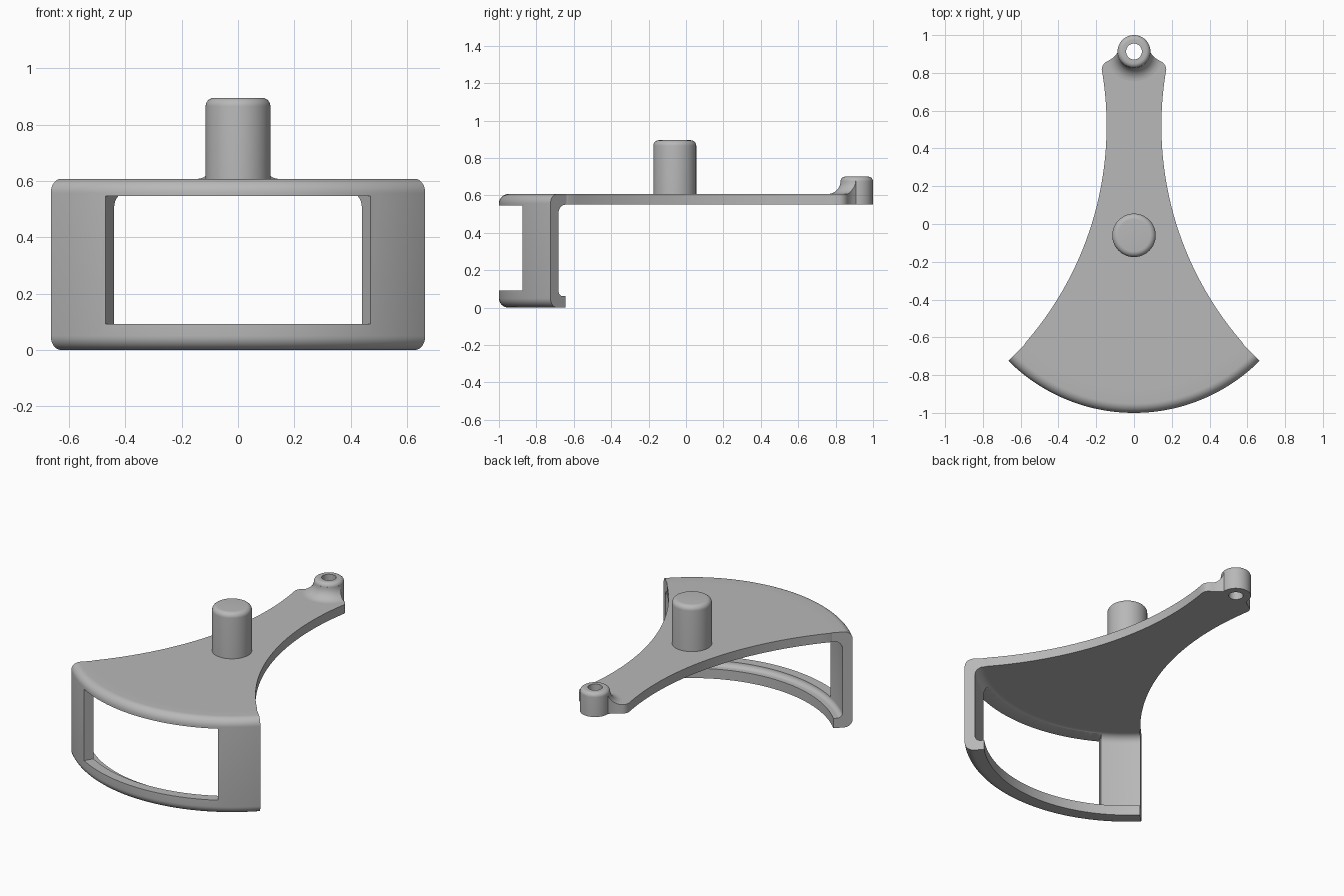
import bpy, bmesh
from math import sin, cos, pi, radians, sqrt

if "Cube" in bpy.data.objects:
    bpy.data.objects.remove(bpy.data.objects["Cube"], do_unlink=True)

GREY = (0.48, 0.48, 0.48, 1)
grey = bpy.data.materials.new("plain grey")
grey.use_nodes = True
grey.diffuse_color = GREY
grey.node_tree.nodes["Principled BSDF"].inputs["Base Color"].default_value = GREY

PIVOT_Y, BOSS_Y = -0.06, 0.913
TOP, UNDER = 0.607, 0.55
HALF = radians(45)
JOIN_R = 0.82


def arc(cx, cy, r, start, end, n=8):
    """Points on a circular arc, angles in degrees."""
    steps = [radians(start + (end - start) * i / n) for i in range(n + 1)]
    return [(cx + r * cos(a), cy + r * sin(a)) for a in steps]


def finish(bm, name):
    bmesh.ops.remove_doubles(bm, verts=bm.verts, dist=1e-5)
    bmesh.ops.recalc_face_normals(bm, faces=bm.faces)
    mesh = bpy.data.meshes.new(name)
    bm.to_mesh(mesh)
    bm.free()
    mesh.materials.append(grey)
    obj = bpy.data.objects.new(name, mesh)
    bpy.context.collection.objects.link(obj)
    return obj


def revolve(name, profile, centre_y, half=pi, n=64):
    """Turn a closed (radius, z) profile about a vertical axis; half = pi is a full turn."""
    bm = bmesh.new()
    rings = []
    for i in range(n + 1):
        t = -half + 2 * half * i / n
        rings.append([bm.verts.new((r * sin(t), centre_y - r * cos(t), z)) for r, z in profile])
    m = len(profile)
    for a, b in zip(rings, rings[1:]):
        for j in range(m):
            k = (j + 1) % m
            quad = [a[j], a[k], b[k], b[j]]
            if all(p[0] > 0 for p in (profile[j], profile[k])):
                bm.faces.new(quad)
            elif profile[j][0] + profile[k][0] > 0:
                bm.faces.new(quad)
    if half < pi:
        bm.faces.new(rings[0])
        bm.faces.new(rings[-1])
    return finish(bm, name)


def prism(name, outline, z0, z1):
    bm = bmesh.new()
    low = [bm.verts.new((x, y, z0)) for x, y in outline]
    high = [bm.verts.new((x, y, z1)) for x, y in outline]
    bm.faces.new(low)
    bm.faces.new(high)
    for i in range(len(low)):
        k = (i + 1) % len(low)
        bm.faces.new([low[i], low[k], high[k], high[i]])
    return finish(bm, name)


def select_only(obj):
    bpy.ops.object.select_all(action="DESELECT")
    obj.select_set(True)
    bpy.context.view_layer.objects.active = obj


def cut(obj, tool, operation):
    tool.hide_render = True
    mod = obj.modifiers.new("cut", "BOOLEAN")
    mod.operation = operation
    mod.solver = "EXACT"
    mod.object = tool
    select_only(obj)
    bpy.ops.object.modifier_apply(modifier=mod.name)
    bpy.data.objects.remove(tool, do_unlink=True)


# Curved front frame: C-shaped section swept round the pivot
section = [(JOIN_R, TOP)]
section += arc(0.89, TOP - 0.05, 0.05, 90, 0)
section += arc(0.89, 0.05, 0.05, 0, -90)
section += [(0.827, 0), (0.827, 0.062)]
section += arc(0.85, 0.092, 0.03, 270, 360)
section += arc(0.83, 0.5, 0.05, 0, 90)
section += [(JOIN_R, UNDER)]
frame = revolve("front_frame", section, PIVOT_Y, HALF, 48)

# Window opening through the frame
opening = [(0.8, 0.092), (1.0, 0.092), (1.0, 0.546), (0.8, 0.546)]
cut(frame, revolve("window_cutter", opening, PIVOT_Y, radians(30), 32), "DIFFERENCE")

# Arm plate: fan front, concave sides, small shoulders at the neck
side = []
for i in range(33):
    y = -0.63 + 1.45 * i / 32
    side.append((1.895 - sqrt(1.75 ** 2 - (y - 0.52) ** 2), y))
side += [(0.166, 0.838), (0.156, 0.853), (0.138, 0.863), (0.118, 0.875), (0.1, 0.89), (0.085, 0.91)]
front = [(JOIN_R * sin(t), PIVOT_Y - JOIN_R * cos(t))
         for t in (-HALF + 2 * HALF * i / 48 for i in range(49))]
back = arc(0, BOSS_Y, 0.065, -15, -165, 20)
outline = front + side + back + [(-x, y) for x, y in reversed(side)]
plate = prism("arm_plate", outline, UNDER, TOP)

# Flared skirt blending the boss into the plate, trimmed to the plate outline
flare = [(0.06, 0.58), (0.157, 0.58)] + arc(0.157, 0.677, 0.07, 270, 180, 10) + [(0.06, 0.677)]
skirt = revolve("boss_skirt", flare, BOSS_Y)
cut(skirt, prism("skirt_cutter", outline, 0.595, 0.8), "INTERSECT")

# Hollow boss at the end of the arm
tube = [(0.042, UNDER), (0.087, UNDER)] + arc(0.062, 0.675, 0.025, 0, 90) + [(0.042, 0.7)]
boss = revolve("end_boss", tube, BOSS_Y)

# Pivot shaft with rounded top
rod = [(0, 0.58), (0.115, 0.58)] + arc(0.085, 0.865, 0.03, 0, 90) + [(0, 0.895)]
shaft = revolve("pivot_shaft", rod, PIVOT_Y)

for part in (frame, plate, skirt, boss, shaft):
    select_only(part)
    bpy.ops.object.shade_smooth_by_angle(angle=radians(30))
